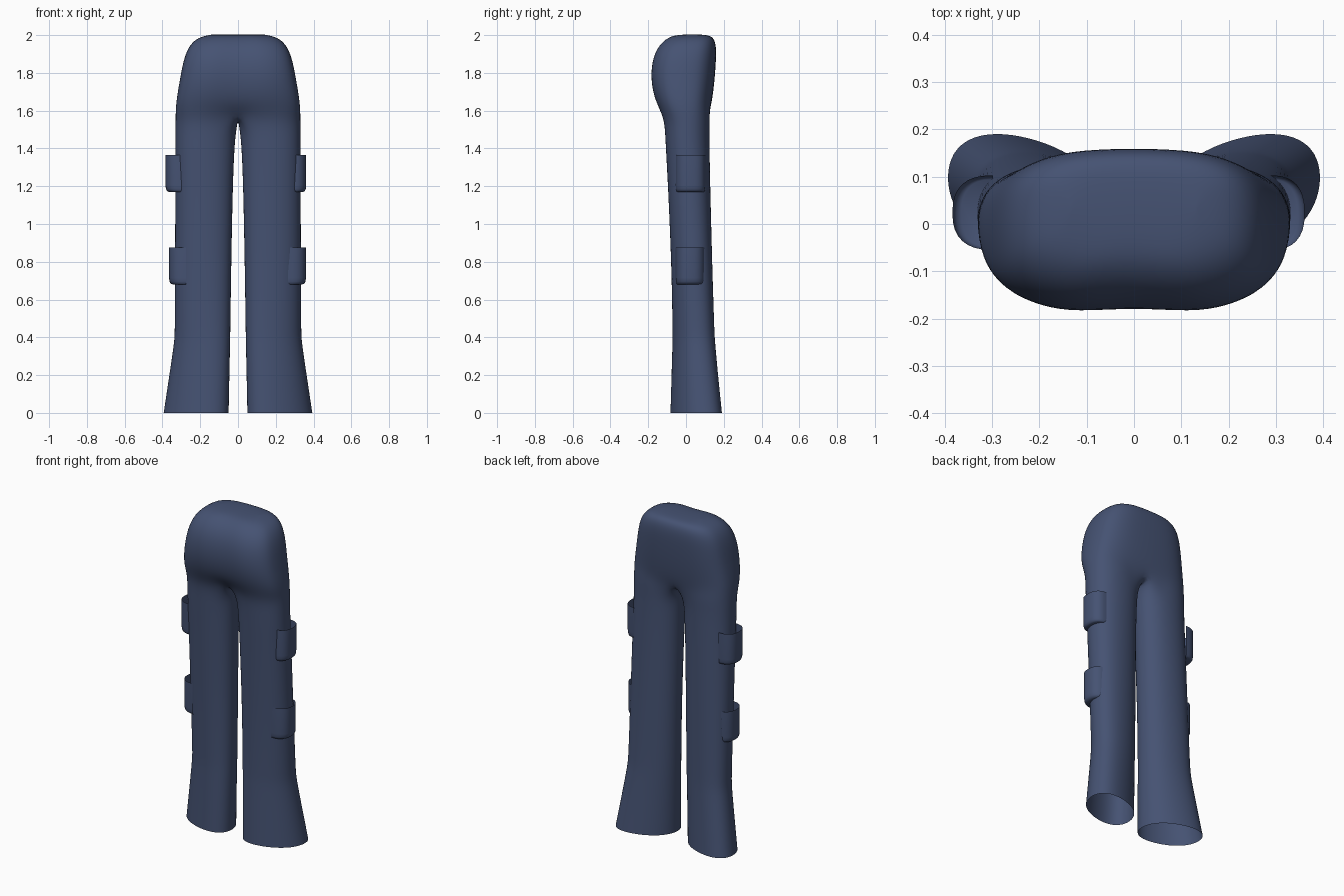
import bpy, bmesh
from math import cos, sin, pi, radians, copysign

if "Cube" in bpy.data.objects:
    bpy.data.objects.remove(bpy.data.objects["Cube"])

mat = bpy.data.materials.new("navy cloth")
mat.diffuse_color = (0.06, 0.085, 0.17, 1)
mat.use_nodes = True
mat.node_tree.nodes["Principled BSDF"].inputs["Base Color"].default_value = mat.diffuse_color


def spow(v, p):
    return copysign(abs(v) ** p, v)


def make_object(name, bm):
    bmesh.ops.recalc_face_normals(bm, faces=bm.faces)
    for f in bm.faces:
        f.smooth = True
    me = bpy.data.meshes.new(name)
    bm.to_mesh(me)
    bm.free()
    me.materials.append(mat)
    ob = bpy.data.objects.new(name, me)
    bpy.context.collection.objects.link(ob)
    return ob


def bridge(bm, a, b, closed):
    n = len(a)
    for i in range(n if closed else n - 1):
        j = (i + 1) % n
        bm.faces.new((a[i], a[j], b[j], b[i]))


# Trousers: one half as a cage of rings, then mirrored and subdivided
N = 16
GROW = 1.025  # makes up for the shrinkage of subdivision


def leg_ring(z, x0, x1, y0, y1, skew):
    cx, rx = (x0 + x1) / 2, (x1 - x0) / 2 * GROW
    cy, ry = (y0 + y1) / 2, (y1 - y0) / 2 * GROW
    ry = (ry * ry - skew * skew) ** 0.5
    pts = []
    for k in range(N):
        c, s = cos(2 * pi * k / N), sin(2 * pi * k / N)
        c, s = spow(c, 0.9), spow(s, 0.9)
        pts.append([cx + rx * c, cy + ry * s + skew * c, z])
    return pts


bm = bmesh.new()
legs = [  # z, inner x, outer x, front y, back y, skew
    (0.00, 0.050, 0.393, -0.080, 0.188, 0.045),
    (0.20, 0.046, 0.363, -0.075, 0.168, 0.035),
    (0.38, 0.042, 0.336, -0.070, 0.152, 0.025),
    (0.44, 0.041, 0.334, -0.070, 0.149, 0.022),
    (0.80, 0.036, 0.333, -0.077, 0.138, 0.012),
    (1.20, 0.028, 0.331, -0.095, 0.128, 0.005),
    (1.40, 0.020, 0.330, -0.106, 0.124, 0.0),
    (1.49, 0.011, 0.330, -0.110, 0.124, 0.0),
]
rings = [[bm.verts.new(p) for p in leg_ring(*r)] for r in legs]

# crotch ring: the inner points meet on the centre plane
pts = leg_ring(1.56, 0.0, 0.33, -0.118, 0.126, 0)
for k, y, z in ((6, 0.12, 1.59), (7, 0.06, 1.565), (8, 0.01, 1.56),
                (9, -0.05, 1.565), (10, -0.10, 1.59)):
    pts[k] = [0, y, z]
rings.append([bm.verts.new(p) for p in pts])
for a, b in zip(rings, rings[1:]):
    bridge(bm, a, b, True)

# pelvis half rings, front centre round the side to back centre
lower = [rings[-1][k % N] for k in range(10, 23)]
for z, X, y0, y1 in ((1.64, 0.328, -0.165, 0.136), (1.75, 0.309, -0.192, 0.150),
                     (1.86, 0.290, -0.187, 0.158), (1.94, 0.262, -0.155, 0.160),
                     (1.99, 0.212, -0.10, 0.146), (2.004, 0.13, -0.04, 0.105)):
    row = []
    for u in range(13):
        t = -pi / 2 + pi * u / 12
        x = 0 if u in (0, 12) else X * 1.01 * spow(cos(t), 0.68)
        y = (y0 + y1) / 2 + (y1 - y0) / 2 * 1.01 * spow(sin(t), 0.68)
        if u == 0:
            y += 0.014
        row.append(bm.verts.new((x, y, z)))
    bridge(bm, lower, row, False)
    lower = row
for u in range(5):
    bm.faces.new((lower[u], lower[u + 1], lower[11 - u], lower[12 - u]))
bm.faces.new(lower[5:8])

trousers = make_object("trousers", bm)
m = trousers.modifiers.new("mirror", 'MIRROR')
m.use_clip = True
s = trousers.modifiers.new("subdivide", 'SUBSURF')
s.levels = s.render_levels = 2


# Side pockets: bulging sheets, open at the top
def pocket(name, side, x_in, x_out, z0, z1):
    bm = bmesh.new()
    prev = None
    for z, k in ((z1, 1), (z0 + 0.035, 1), (z0 + 0.015, 0.97),
                 (z0 + 0.004, 0.9), (z0, 0.78)):
        row = []
        for i in range(17):
            t = -pi / 2 + pi * i / 16
            row.append(bm.verts.new((
                side * (x_in + (x_out - x_in) * k * spow(cos(t), 0.8)),
                0.024 + 0.079 * (0.5 + 0.5 * k) * spow(sin(t), 0.8), z)))
        if prev:
            bridge(bm, prev, row, False)
        prev = row
    bm.faces.new(prev)
    ob = make_object(name, bm)
    bpy.context.view_layer.objects.active = ob
    ob.select_set(True)
    bpy.ops.object.shade_smooth_by_angle(angle=radians(50))
    ob.select_set(False)


pocket("upper_pocket_left", -1, 0.298, 0.384, 1.17, 1.365)
pocket("upper_pocket_right", 1, 0.288, 0.361, 1.17, 1.365)
pocket("lower_pocket_left", -1, 0.275, 0.365, 0.68, 0.875)
pocket("lower_pocket_right", 1, 0.265, 0.360, 0.68, 0.875)
